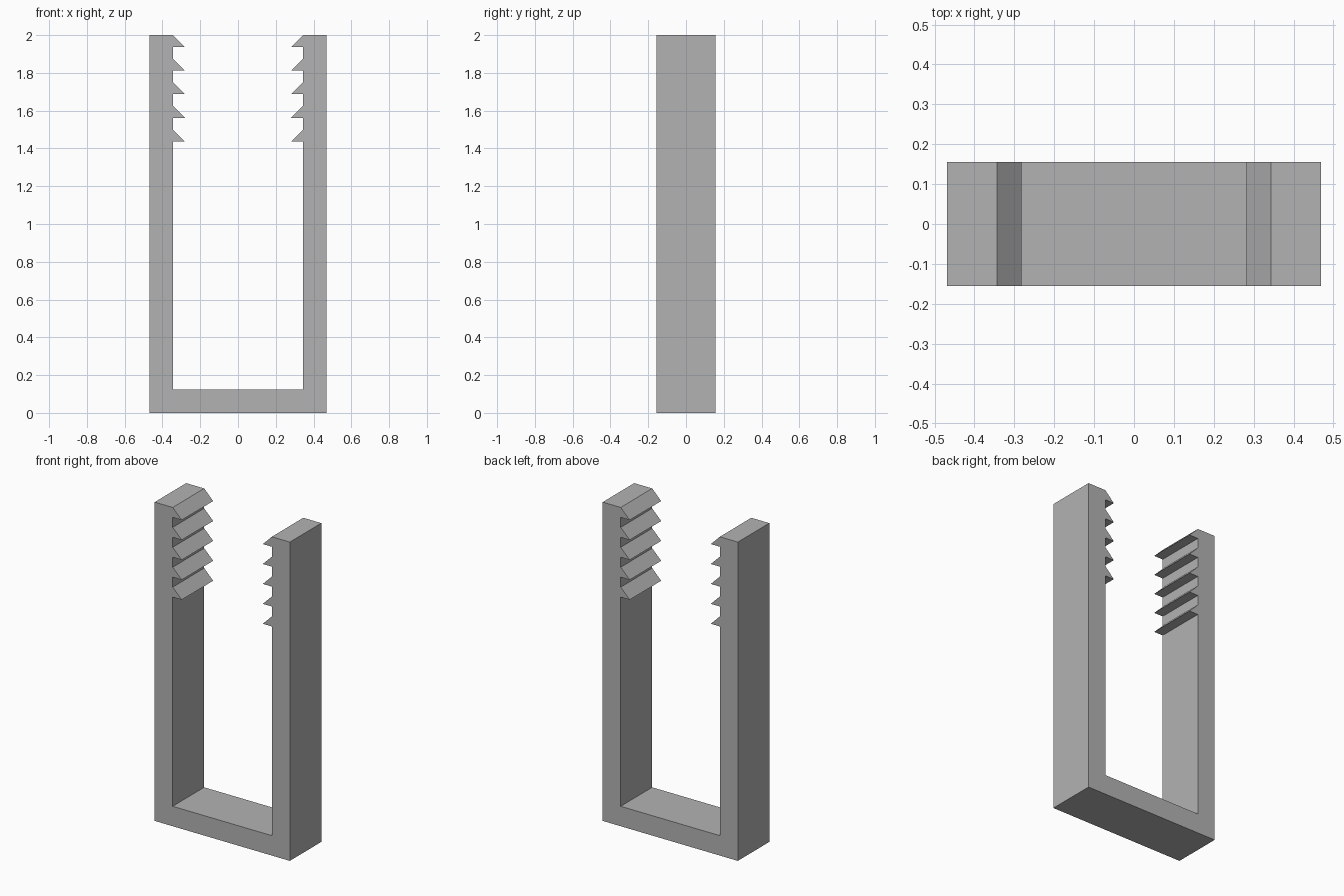
import bpy
import bmesh

HALF_WIDTH, HALF_DEPTH, HEIGHT = 0.469, 0.156, 2.0
WALL = 0.125          # thickness of arms and base
TOOTH = 0.0625        # reach and height of a tooth
PITCH, TEETH = 0.125, 5
INNER = HALF_WIDTH - WALL

# Remove the default cube
cube = bpy.data.objects.get("Cube")
if cube:
    bpy.data.objects.remove(cube, do_unlink=True)

# Plain grey material
grey = bpy.data.materials.new("plain grey")
grey.use_nodes = True
colour = (0.45, 0.45, 0.45, 1.0)
grey.diffuse_color = colour
grey.node_tree.nodes["Principled BSDF"].inputs["Base Color"].default_value = colour

# Inner edge of one toothed arm, from the top down
arm = [(HALF_WIDTH, HEIGHT)]
for i in range(TEETH):
    top = HEIGHT - i * PITCH
    arm += [(INNER, top),
            (INNER - TOOTH, top - TOOTH),
            (INNER, top - TOOTH)]
arm.append((INNER, WALL))

# Full outline: left arm, mirrored right arm, then the base corners
outline = arm + [(-x, z) for x, z in reversed(arm)]
outline += [(-HALF_WIDTH, 0), (HALF_WIDTH, 0)]

# Extrude the outline through the depth
bm = bmesh.new()
face = bm.faces.new([bm.verts.new((x, -HALF_DEPTH, z)) for x, z in outline])
extruded = bmesh.ops.extrude_face_region(bm, geom=[face], use_keep_orig=True)
back = [v for v in extruded["geom"] if isinstance(v, bmesh.types.BMVert)]
bmesh.ops.translate(bm, verts=back, vec=(0, 2 * HALF_DEPTH, 0))
bmesh.ops.recalc_face_normals(bm, faces=bm.faces)

mesh = bpy.data.meshes.new("toothed_clip")
bm.to_mesh(mesh)
bm.free()
mesh.materials.append(grey)
clip = bpy.data.objects.new("toothed_clip", mesh)
bpy.context.collection.objects.link(clip)
